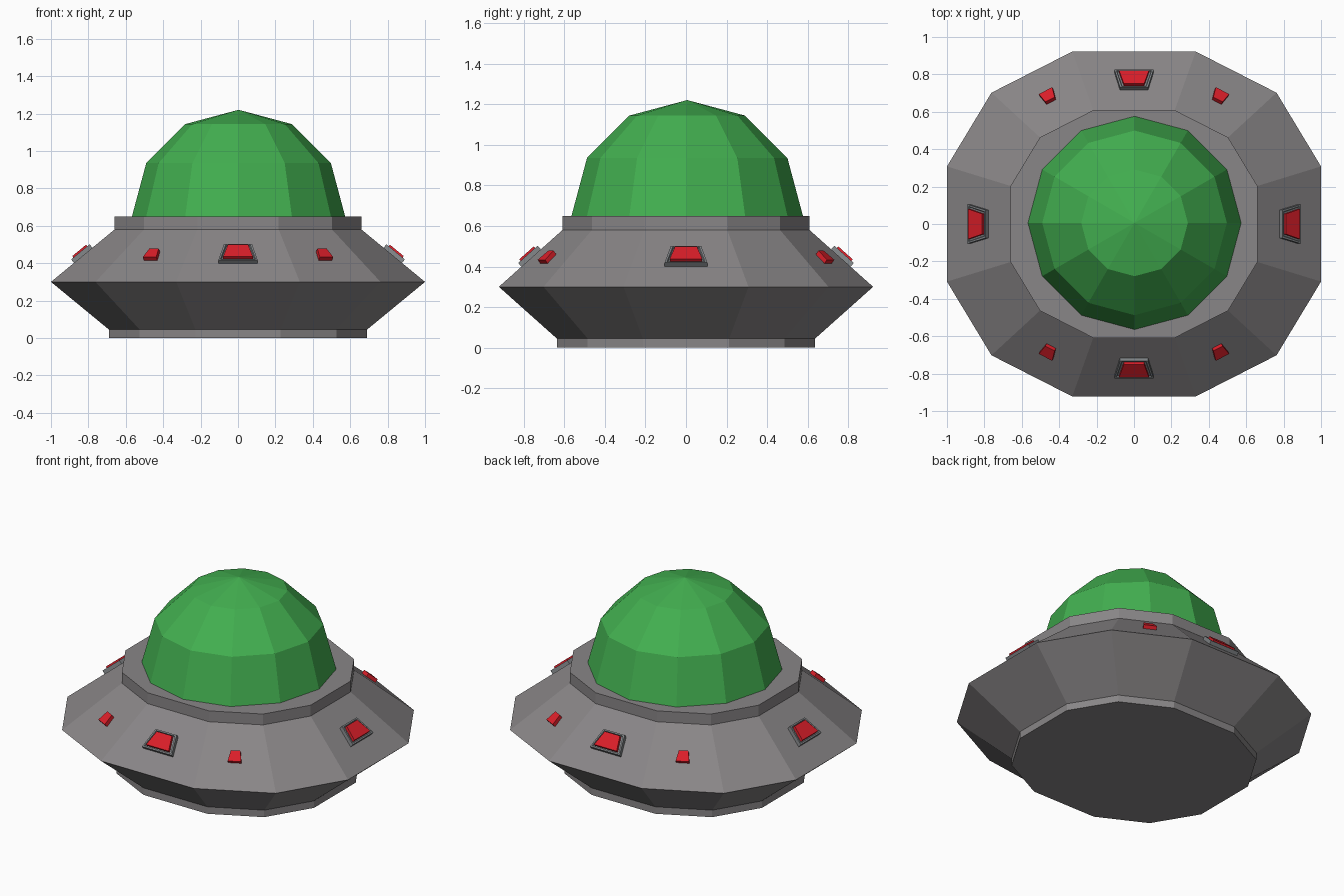
import bpy, bmesh
from mathutils import Vector

if "Cube" in bpy.data.objects:
    bpy.data.objects.remove(bpy.data.objects["Cube"])


def material(name, color):
    m = bpy.data.materials.new(name)
    m.diffuse_color = color
    m.use_nodes = True
    m.node_tree.nodes["Principled BSDF"].inputs["Base Color"].default_value = m.diffuse_color
    return m


def add_object(name, bm, mat=None):
    bmesh.ops.recalc_face_normals(bm, faces=bm.faces)
    mesh = bpy.data.meshes.new(name)
    bm.to_mesh(mesh)
    bm.free()
    obj = bpy.data.objects.new(name, mesh)
    bpy.context.collection.objects.link(obj)
    if mat:
        mesh.materials.append(mat)
    return obj


def loft(name, rings, mat=None):
    """Skin a stack of equal-sized rings and cap both ends."""
    bm = bmesh.new()
    loops = [[bm.verts.new(p) for p in ring] for ring in rings]
    n = len(loops[0])
    for a, b in zip(loops, loops[1:]):
        for i in range(n):
            j = (i + 1) % n
            bm.faces.new((a[i], a[j], b[j], b[i]))
    bm.faces.new(loops[0][::-1])
    bm.faces.new(loops[-1])
    return add_object(name, bm, mat)


green = material("green_glass", (0.055, 0.43, 0.08, 1))
red = material("red_light", (0.70, 0.013, 0.022, 1))
hull_grey = material("hull_grey", (0.25, 0.238, 0.243, 1))
frame_grey = material("frame_grey", (0.22, 0.235, 0.245, 1))

# Twelve-sided hull outline, mirrored from one quarter (counter-clockwise)
quarter = [(1.0, 0.308), (0.762, 0.702), (0.33, 0.922)]
half = quarter + [(-x, y) for x, y in reversed(quarter)]
outline = half + [(-x, -y) for x, y in half]

# Hull: outline scaled along a (scale, height) profile
RIM_Z, SHOULDER_Z, SHOULDER = 0.30, 0.58, 0.66
profile = [(0.69, 0), (0.69, 0.045), (1, RIM_Z), (SHOULDER, SHOULDER_Z), (SHOULDER, 0.65)]
loft("saucer_hull", [[(x * s, y * s, z) for x, y in outline] for s, z in profile], hull_grey)

# Dome: upper half of a twelve-sided sphere
bm = bmesh.new()
bmesh.ops.create_uvsphere(bm, u_segments=12, v_segments=6, radius=0.57)
bmesh.ops.delete(bm, geom=[v for v in bm.verts if v.co.z < -0.01], context='VERTS')
bmesh.ops.translate(bm, verts=bm.verts, vec=(0.003, 0.006, 0.65))
add_object("dome", bm, green)


def facet_frame(i, z):
    """Centre, sideways, upslope and normal axes on sloped hull facet i."""
    p, q = Vector((*outline[i], RIM_Z)), Vector((*outline[(i + 1) % 12], RIM_Z))
    low = (p + q) / 2
    high = Vector((low.x * SHOULDER, low.y * SHOULDER, SHOULDER_Z))
    side = (q - p).normalized()
    normal = side.cross(high - low).normalized()
    center = low.lerp(high, (z - RIM_Z) / (SHOULDER_Z - RIM_Z))
    return center, side, normal.cross(side), normal


def trapezoid_block(name, frame, sections, mat=None):
    """Sections are (half bottom width, half top width, half height, depth)."""
    c, u, v, n = frame
    rings = [[c + u * x + v * y + n * d
              for x, y in ((-wb, -h), (wb, -h), (wt, h), (-wt, h))]
             for wb, wt, h, d in sections]
    loft(name, rings, mat)


# Large framed lights on the four main sides
for i, label in ((8, "front"), (11, "right"), (2, "back"), (5, "left")):
    f = facet_frame(i, 0.442)
    trapezoid_block(label + "_light_frame", f,
                    [(0.105, 0.075, 0.064, -0.01), (0.105, 0.075, 0.064, 0.024),
                     (0.094, 0.066, 0.055, 0.024), (0.090, 0.062, 0.053, 0.016)], frame_grey)
    trapezoid_block(label + "_light", f,
                    [(0.08, 0.054, 0.048, 0.0), (0.08, 0.054, 0.048, 0.034)], red)

# Small lights on the facets beside front and back
for i, label in ((9, "front_right"), (7, "front_left"), (1, "back_right"), (3, "back_left")):
    trapezoid_block(label + "_small_light", facet_frame(i, 0.438),
                    [(0.04, 0.028, 0.035, -0.01), (0.04, 0.028, 0.035, 0.023)], red)
